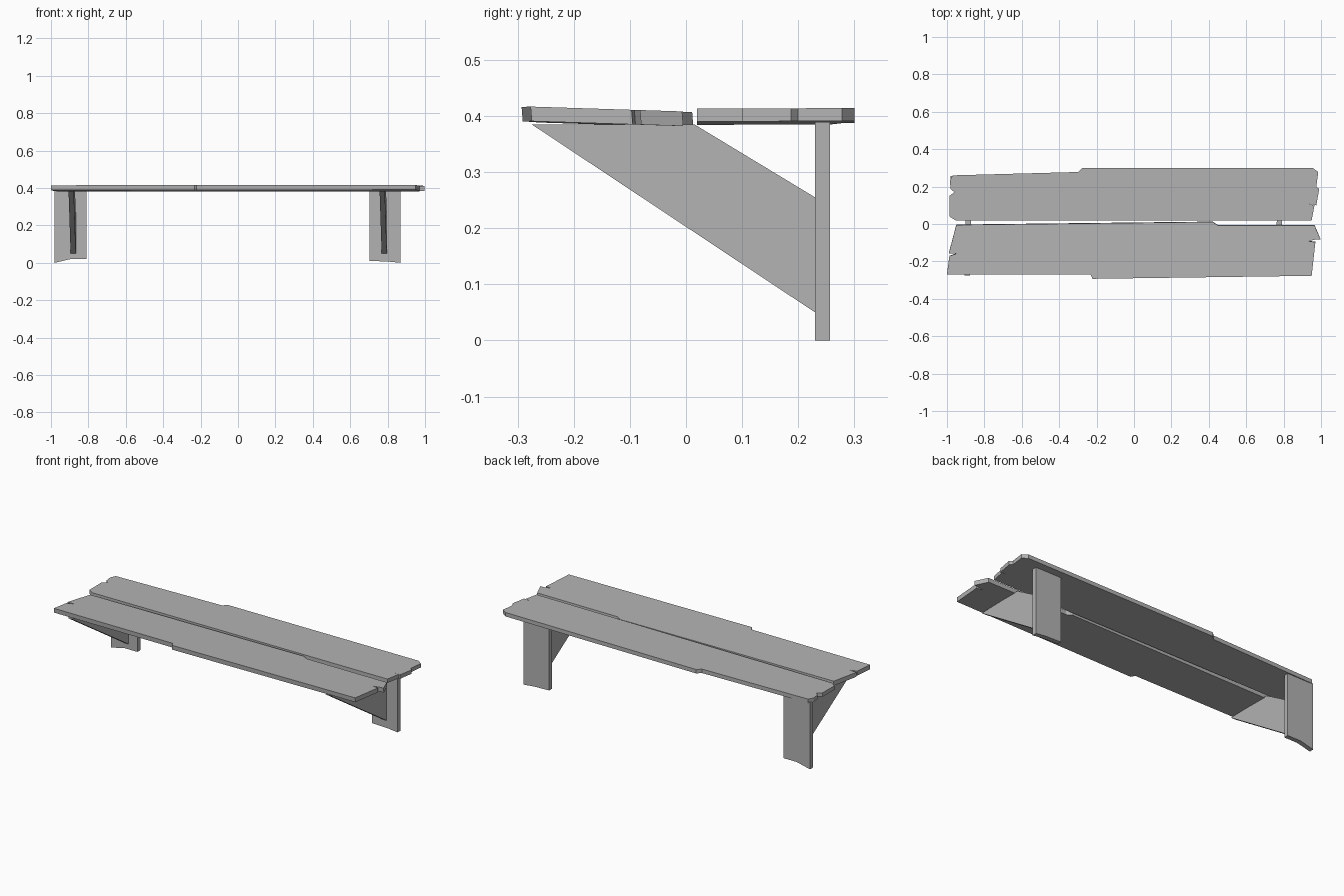
import bpy
import bmesh
from mathutils import Vector

cube = bpy.data.objects.get("Cube")
if cube:
    bpy.data.objects.remove(cube)

grey = bpy.data.materials.new("grey wood")
grey.use_nodes = True
colour = (0.45, 0.45, 0.45, 1)
grey.diffuse_color = colour
grey.node_tree.nodes["Principled BSDF"].inputs["Base Color"].default_value = colour


def prism(name, outline, offset):
    """Extrude a closed flat outline along an offset vector."""
    bm = bmesh.new()
    face = bm.faces.new([bm.verts.new(p) for p in outline])
    ext = bmesh.ops.extrude_face_region(bm, geom=[face], use_keep_orig=True)
    top = [g for g in ext["geom"] if isinstance(g, bmesh.types.BMVert)]
    bmesh.ops.translate(bm, verts=top, vec=Vector(offset))
    bmesh.ops.recalc_face_normals(bm, faces=bm.faces)
    mesh = bpy.data.meshes.new(name)
    bm.to_mesh(mesh)
    bm.free()
    mesh.materials.append(grey)
    obj = bpy.data.objects.new(name, mesh)
    bpy.context.collection.objects.link(obj)
    return obj


def plank(name, outline, height, tilt_x, tilt_y, offset):
    """Worn board lying on a slightly tilted plane."""
    pts = [(x, y, height + tilt_x * x + tilt_y * y) for x, y in outline]
    return prism(name, pts, offset)


# Seat boards with chipped, split ends
plank("back_plank", [
    (-0.955, 0.02), (0.95, 0.02), (0.965, 0.1), (0.925, 0.108),
    (0.975, 0.1), (0.99, 0.187), (0.975, 0.2), (0.985, 0.278),
    (0.955, 0.3), (-0.275, 0.3), (-0.297, 0.278), (-0.97, 0.26),
    (-0.985, 0.23), (-0.98, 0.187), (-0.96, 0.17), (-0.987, 0.15),
    (-0.987, 0.04)], 0.387, 0.003, 0.004, (0, 0, 0.023))

plank("front_plank", [
    (-1, -0.267), (-0.233, -0.267), (-0.222, -0.291), (0.95, -0.275),
    (0.97, -0.095), (0.935, -0.09), (0.975, -0.08), (0.997, -0.08),
    (0.965, -0.005), (0.447, -0.005), (0.42, 0.013), (-0.95, -0.003),
    (-0.99, -0.155), (-0.945, -0.155), (-0.987, -0.17)],
    0.381, 0.001, -0.032, (0, -0.002, 0.026))

# Upright legs with worn feet
TOP = 0.389
legs = {
    "right_leg": [(-0.98, 0), (-0.895, 0.02), (-0.81, 0.02), (-0.81, TOP), (-0.98, TOP)],
    "left_leg": [(0.703, 0.01), (0.8, 0.007), (0.869, 0), (0.869, TOP), (0.703, TOP)],
}
for name, outline in legs.items():
    prism(name, [(x, 0.23, z) for x, z in outline], (0, 0.027, 0))

# Slanted braces, turned slightly, from the legs to the front board
BRACE = [(-0.275, 0.385), (0.015, 0.385), (0.23, 0.255), (0.23, 0.05)]
for name, x0 in (("right_brace", -0.9), ("left_brace", 0.763)):
    prism(name, [(x0 + 0.022 * y, y, z) for y, z in BRACE], (0.028, 0, 0))
